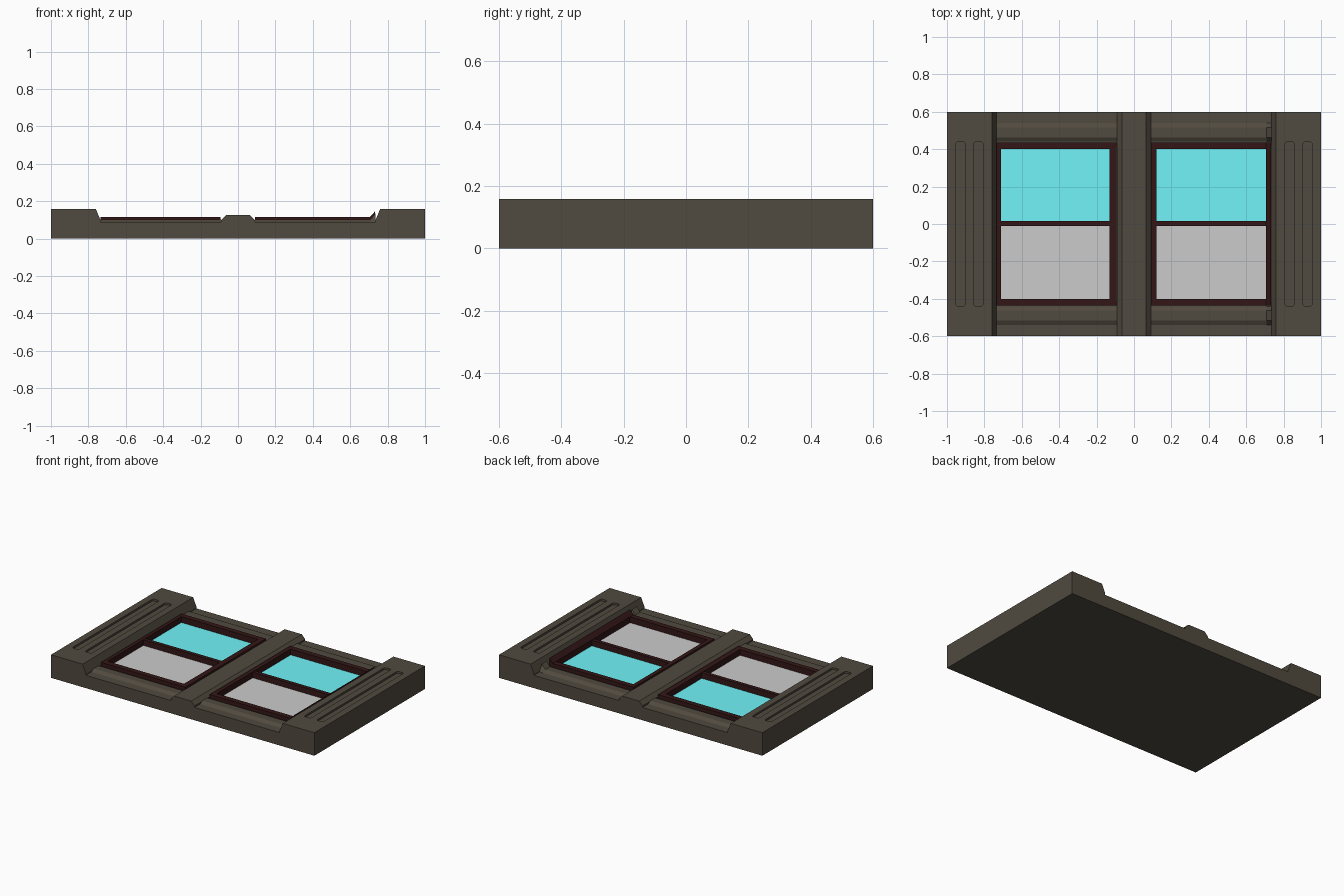
import bpy, bmesh, math

if "Cube" in bpy.data.objects:
    bpy.data.objects.remove(bpy.data.objects["Cube"])

def material(name, rgb):
    m = bpy.data.materials.new(name)
    m.diffuse_color = (*rgb, 1)
    m.use_nodes = True
    m.node_tree.nodes["Principled BSDF"].inputs["Base Color"].default_value = m.diffuse_color
    return m

STONE = material("stone", (0.082, 0.069, 0.05))
RED = material("dark_red", (0.033, 0.008, 0.008))
CYAN = material("cyan_glass", (0.165, 0.90, 0.94))
GREY = material("grey_pane", (0.58, 0.58, 0.58))

def prism(name, pts, a, b, axis, mat):
    """Extrude a 2D outline from a to b along axis (x: yz, y: xz, z: xy)."""
    place = {"x": lambda p, t: (t, *p), "y": lambda p, t: (p[0], t, p[1]),
             "z": lambda p, t: (*p, t)}[axis]
    bm = bmesh.new()
    lo, hi = ([bm.verts.new(place(p, t)) for p in pts] for t in (a, b))
    bm.faces.new(lo)
    bm.faces.new(hi)
    n = len(pts)
    for i in range(n):
        j = (i + 1) % n
        bm.faces.new((lo[i], lo[j], hi[j], hi[i]))
    bmesh.ops.recalc_face_normals(bm, faces=bm.faces)
    me = bpy.data.meshes.new(name)
    bm.to_mesh(me)
    bm.free()
    me.materials.append(mat)
    ob = bpy.data.objects.new(name, me)
    bpy.context.collection.objects.link(ob)
    return ob

def rect(x0, x1, y0, y1):
    return [(x0, y0), (x1, y0), (x1, y1), (x0, y1)]

def rounded(cx, w, h, r, steps=4):
    pts = []
    for k, (sx, sy) in enumerate(((1, 1), (-1, 1), (-1, -1), (1, -1))):
        for i in range(steps + 1):
            a = math.pi / 2 * (k + i / steps)
            pts.append((cx + sx * (w / 2 - r) + r * math.cos(a),
                        sy * (h / 2 - r) + r * math.sin(a)))
    return pts

# side piers with two slots each
for side, s in (("left", -1), ("right", 1)):
    outline = [(1, 0), (0.735, 0), (0.735, 0.098), (0.76, 0.158), (1, 0.158)]
    pier = prism(side + "_pier", [(s * x, z) for x, z in outline], -0.6, 0.6, "y", STONE)
    for x in (0.928, 0.832):
        cut = prism("slot_cutter", rounded(s * x, 0.05, 0.88, 0.015), 0.145, 0.2, "z", STONE)
        mod = pier.modifiers.new("slot", "BOOLEAN")
        mod.object, mod.operation, mod.solver = cut, "DIFFERENCE", "EXACT"
        bpy.context.view_layer.objects.active = pier
        bpy.ops.object.modifier_apply(modifier=mod.name)
        bpy.data.objects.remove(cut)

# central mullion
prism("mullion", [(-0.09, 0), (0.09, 0), (0.09, 0.098), (0.065, 0.125),
                  (-0.065, 0.125), (-0.09, 0.098)], -0.6, 0.6, "y", STONE)

# bay cross-section: ledge, raised moulding, then the window well
half = [(0.6, 0.088), (0.54, 0.088), (0.515, 0.102), (0.463, 0.102),
        (0.44, 0.088), (0.42, 0.088), (0.42, 0.06)]
panel = [(-0.6, 0), (0.6, 0)] + half + [(-y, z) for y, z in reversed(half)]

# bay extents, pane extents, height of the right-hand frame edge
bays = (("left", -0.735, -0.09, -0.71, -0.13, 0.115),
        ("right", 0.09, 0.735, 0.12, 0.705, 0.145))
for side, x0, x1, g0, g1, lift in bays:
    # panel; the right one has its moulding turned up at the far end
    if side == "right":
        prism("right_panel", panel, x0, 0.708, "x", STONE)
        end = prism("right_panel_end", panel, 0.708, x1, "x", STONE)
        for v in end.data.vertices:
            if v.co.x > 0.73 and v.co.z > 0.1:
                v.co.z = 0.135
    else:
        prism("left_panel", panel, x0, x1, "x", STONE)

    # window frame bars
    xr = x1 - 0.003
    prism(side + "_frame_left", rect(x0 + 0.001, g0, 0.06, 0.115), -0.437, 0.437, "y", RED)
    prism(side + "_frame_right", [(g1, 0.06), (xr, 0.06), (xr, lift), (g1, 0.115)],
          -0.437, 0.437, "y", RED)
    for end, s in (("front", -1), ("back", 1)):
        prism(f"{side}_frame_{end}", rect(s * 0.4, s * 0.437, 0.06, 0.115), g0, g1, "x", RED)
    prism(side + "_middle_rail", rect(-0.012, 0.015, 0.06, 0.113), g0, g1, "x", RED)

    # panes set deep in the frame
    prism(side + "_upper_pane", rect(g0, g1, 0.015, 0.4), 0.058, 0.075, "z", CYAN)
    prism(side + "_lower_pane", rect(g0, g1, -0.4, -0.012), 0.058, 0.075, "z", GREY)
